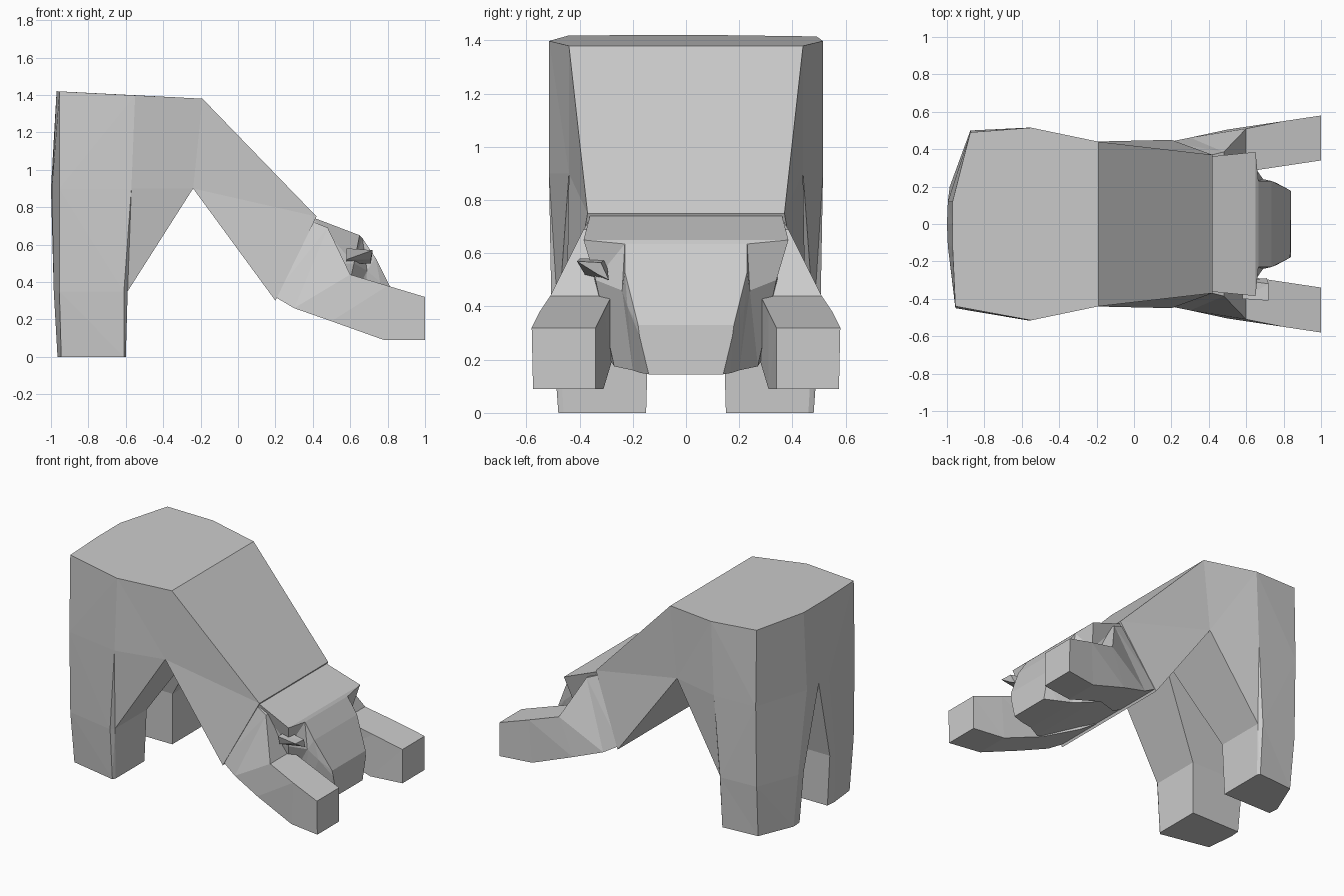
import bpy, bmesh

if "Cube" in bpy.data.objects:
    bpy.data.objects.remove(bpy.data.objects["Cube"])


def build(name, lofts):
    """Skin rings of (x, y, z); caps shared by two lofts cancel so the shell stays closed."""
    bm = bmesh.new()
    verts, faces = {}, {}

    def vert(p):
        key = tuple(round(c, 3) for c in p)
        if key not in verts:
            verts[key] = bm.verts.new(key)
        return key

    def toggle(points):
        keys = list(dict.fromkeys(vert(p) for p in points))
        if len(keys) < 3:
            return
        ident = frozenset(keys)
        if ident in faces:
            del faces[ident]
        else:
            faces[ident] = keys

    for rings in lofts:
        toggle(rings[0])
        toggle(rings[-1])
        for a, b in zip(rings, rings[1:]):
            for i in range(len(a)):
                j = (i + 1) % len(a)
                toggle([a[i], a[j], b[j], b[i]])
    for keys in faces.values():
        bm.faces.new([verts[k] for k in keys])
    bm.verts.ensure_lookup_table()
    bmesh.ops.delete(bm, geom=[v for v in bm.verts if not v.link_faces], context='VERTS')
    bmesh.ops.triangulate(bm, faces=[f for f in bm.faces if len(f.verts) == 4])
    bmesh.ops.recalc_face_normals(bm, faces=bm.faces)
    mesh = bpy.data.meshes.new(name)
    bm.to_mesh(mesh)
    bm.free()
    obj = bpy.data.objects.new(name, mesh)
    bpy.context.collection.objects.link(obj)
    return obj


def flip(rings, s):
    return [[(x, y * s, z) for x, y, z in r] for r in rings]


def level(z, pts):
    return [(x, y, z) for x, y in pts]


# Hips, hind legs and sloping trunk, one half per side
lofts = []
for s in (1, -1):
    bx, by = (-0.875, 0.49) if s > 0 else (-0.955, 0.44)   # rear corner differs per side
    foot = [(-0.96, .15), (-0.965, .22), (bx + .01, by - .03), (-.61, .48), (-.6, .46), (-.6, .15)]
    shin = [(-0.985, .14), (-0.985, .2), (bx, by), (-.61, .505), (-.59, .48), (-.59, .14)]
    crotch = [(-1.0, 0), (-0.995, .12), (bx, by + .01), (-.57, .515), (-.24, .44), (-.24, 0)]
    rump = [(-0.97, 0), (-0.97, .12), (bx, by), (-.55, .515), (-.19, .44), (-.19, 0)]
    top = [(x, y, 1.38 - (x + .19) * .051) for x, y in rump]
    leg = [level(0.02, [(x * .995, y) for x, y in foot]), level(.35, shin), level(.9, crotch), top]
    leg[0] = level(0, foot)
    trunk = [[top[4], (-.24, .44, .9), (-.24, 0, .9), top[5]],
             [(.42, .37, .75), (.2, .45, .3), (.2, 0, .3), (.42, 0, .75)]]
    lofts += [flip(leg, s), flip(trunk, s)]
body = build("body", lofts)

# Front legs stretched forward: (top x, z), (bottom x, z), inner y, top outer y, bottom outer y
arm = []
for tx, tz, bx, bz, yi, yt, yb in [(.38, .73, .19, .325, .1, .36, .44),
                                   (.48, .69, .3, .26, .15, .385, .462),
                                   (.6, .44, .5, .19, .28, .51, .505),
                                   (.8, .38, .78, .09, .31, .55, .54),
                                   (1, .32, 1, .09, .34, .58, .575)]:
    arm.append([(tx, yi, tz), (tx, yt, tz), (bx, yb, bz), (bx, yi, bz)])
parts = [build("front_leg", [flip(arm, s)]) for s in (1, -1)]

# Head: broad crown, stepping in to a narrower muzzle; (x, z, half width) per row
head = []
for rows in [[(.4, .745, .36), (.3, .5, .36), (.21, .315, .36)],
             [(.65, .65, .385), (.62, .5, .34), (.55, .175, .27)],
             [(.665, .635, .23), (.69, .46, .24), (.66, .16, .2)],
             [(.735, .53, .23), (.76, .4, .22), (.76, .15, .17)],
             [(.835, .33, .18), (.84, .29, .175), (.84, .145, .14)]]:
    head.append([(x, y, z) for x, z, y in rows] + [(x, -y, z) for x, z, y in reversed(rows)])
parts.append(build("head", [head]))

# Small drooping ear on one side
ear = [[(.58, -.4, .58), (.58, -.3, .58), (.58, -.3, .5), (.58, -.38, .52)],
       [(.72, -.41, .57), (.72, -.32, .565), (.71, -.29, .5), (.71, -.33, .52)]]
parts.append(build("ear", [ear]))

# Fuse everything into one shell
bpy.context.view_layer.objects.active = body
for part in parts:
    mod = body.modifiers.new("fuse", 'BOOLEAN')
    mod.operation, mod.solver, mod.object = 'UNION', 'EXACT', part
    bpy.ops.object.modifier_apply(modifier=mod.name)
    bpy.data.objects.remove(part)
body.name = "stretching_animal"
